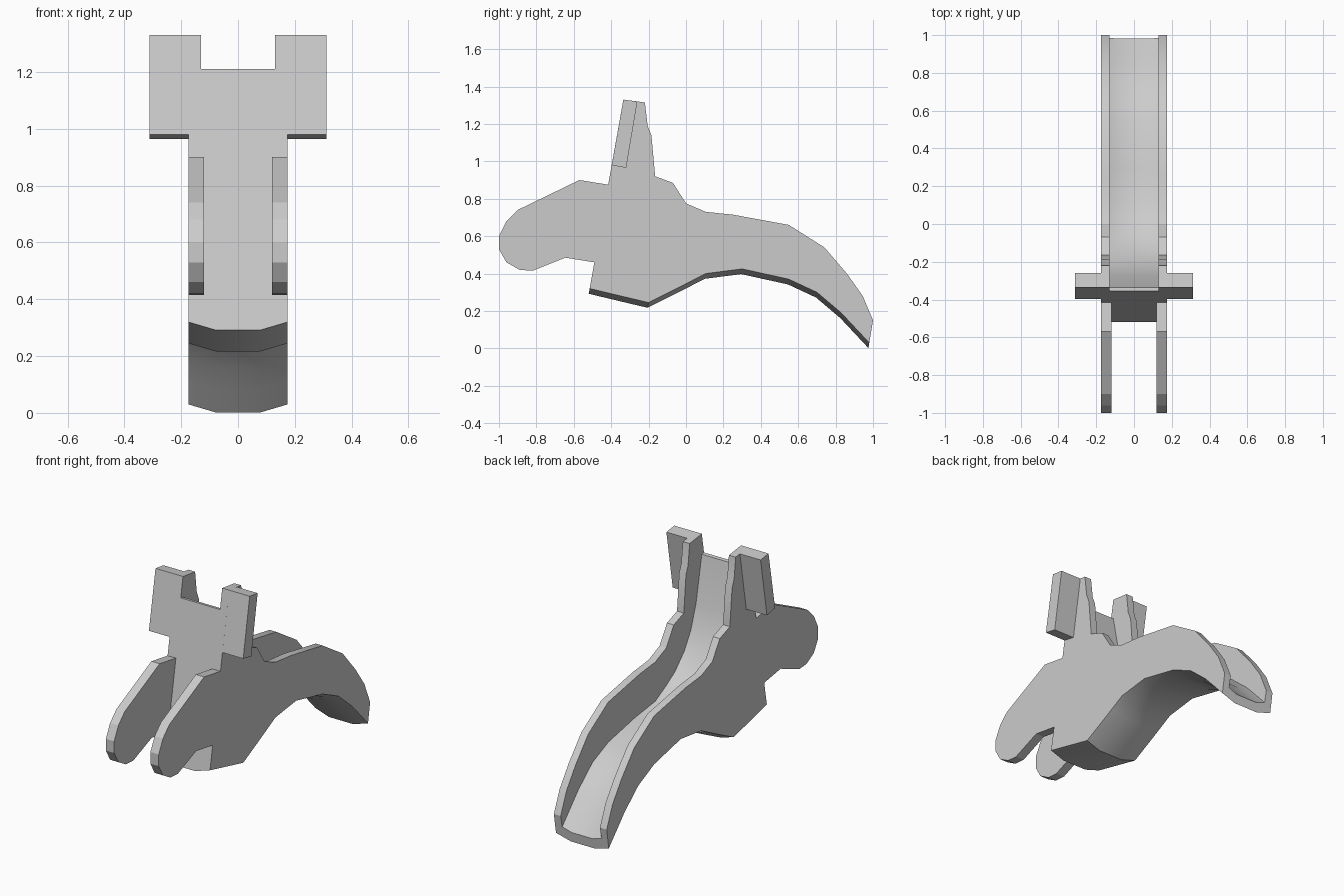
import bpy, bmesh, math

if "Cube" in bpy.data.objects:
    bpy.data.objects.remove(bpy.data.objects["Cube"])


def make_object(name, bm, smooth=False):
    bmesh.ops.recalc_face_normals(bm, faces=bm.faces)
    mesh = bpy.data.meshes.new(name)
    bm.to_mesh(mesh)
    bm.free()
    ob = bpy.data.objects.new(name, mesh)
    bpy.context.collection.objects.link(ob)
    if smooth:
        bpy.ops.object.select_all(action='DESELECT')
        ob.select_set(True)
        bpy.context.view_layer.objects.active = ob
        bpy.ops.object.shade_smooth_by_angle(angle=math.radians(30))
    return ob


def plate(name, profile, x0, x1):
    """Extrude a (y, z) outline between two x positions."""
    bm = bmesh.new()
    a, b = [[bm.verts.new((x, y, z)) for y, z in profile] for x in (x0, x1)]
    bm.faces.new(a)
    bm.faces.new(b[::-1])
    for i in range(len(a)):
        j = (i + 1) % len(a)
        bm.faces.new((a[i], b[i], b[j], a[j]))
    return make_object(name, bm)


# Channel body: stations of rim, channel floor and underside, each as (y, z)
rim = [(-.335, 1.33), (-.22, 1.315), (-.205, 1.19), (-.185, 1.14), (-.165, .92),
       (-.07, .885), (0, .775), (.105, .73), (.25, .715), (.55, .66),
       (.74, .54), (.86, .40), (.945, .28), (1, .15)]
floor = [(-.356, 1.21), (-.335, 1.207), (-.28, .93), (-.23, .79), (-.17, .69),
         (-.08, .60), (0, .55), (.105, .495), (.30, .47), (.55, .42),
         (.70, .355), (.83, .245), (.91, .16), (.985, .08)]
under = [(-.515, .32), (-.44, .302), (-.36, .283), (-.28, .264), (-.20, .245),
         (-.06, .315), (.02, .356), (.105, .40), (.30, .425), (.55, .37),
         (.70, .30), (.83, .19), (.905, .11), (.98, .03)]
OUT, INN = .175, .13
bm = bmesh.new()
rings = []
for i, ((ry, rz), (fy, fz), (uy, uz)) in enumerate(zip(rim, floor, under)):
    sag = .02 if i > 4 else 0
    half = [(.08, uy - .005, uz - .028), (OUT, uy, uz), (OUT, ry, rz),
            (INN, ry, rz), (INN, fy, fz), (.07, fy - sag * .2, fz - sag)]
    ring = half + [(-x, y, z) for x, y, z in reversed(half)]
    rings.append([bm.verts.new(p) for p in ring])
for a, b in zip(rings, rings[1:]):
    for i in range(len(a)):
        j = (i + 1) % len(a)
        bm.faces.new((a[i], a[j], b[j], b[i]))
bm.faces.new(rings[0])
bm.faces.new(rings[-1][::-1])
make_object("channel_body", bm, smooth=True)

# Front arms and upper side wings, one of each per side
arm = [(-.415, .875), (-.57, .90), (-.90, .74), (-.96, .68), (-1, .60), (-1, .53),
       (-.96, .46), (-.89, .42), (-.82, .415), (-.645, .485), (-.49, .46)]
wing = [(-.397, .98), (-.335, 1.33), (-.26, 1.32), (-.32, .965)]
for side, s in (("right", 1), ("left", -1)):
    plate("front_arm_" + side, arm, .12 * s, OUT * s)
    plate("upper_wing_" + side, wing, OUT * s, .312 * s)
